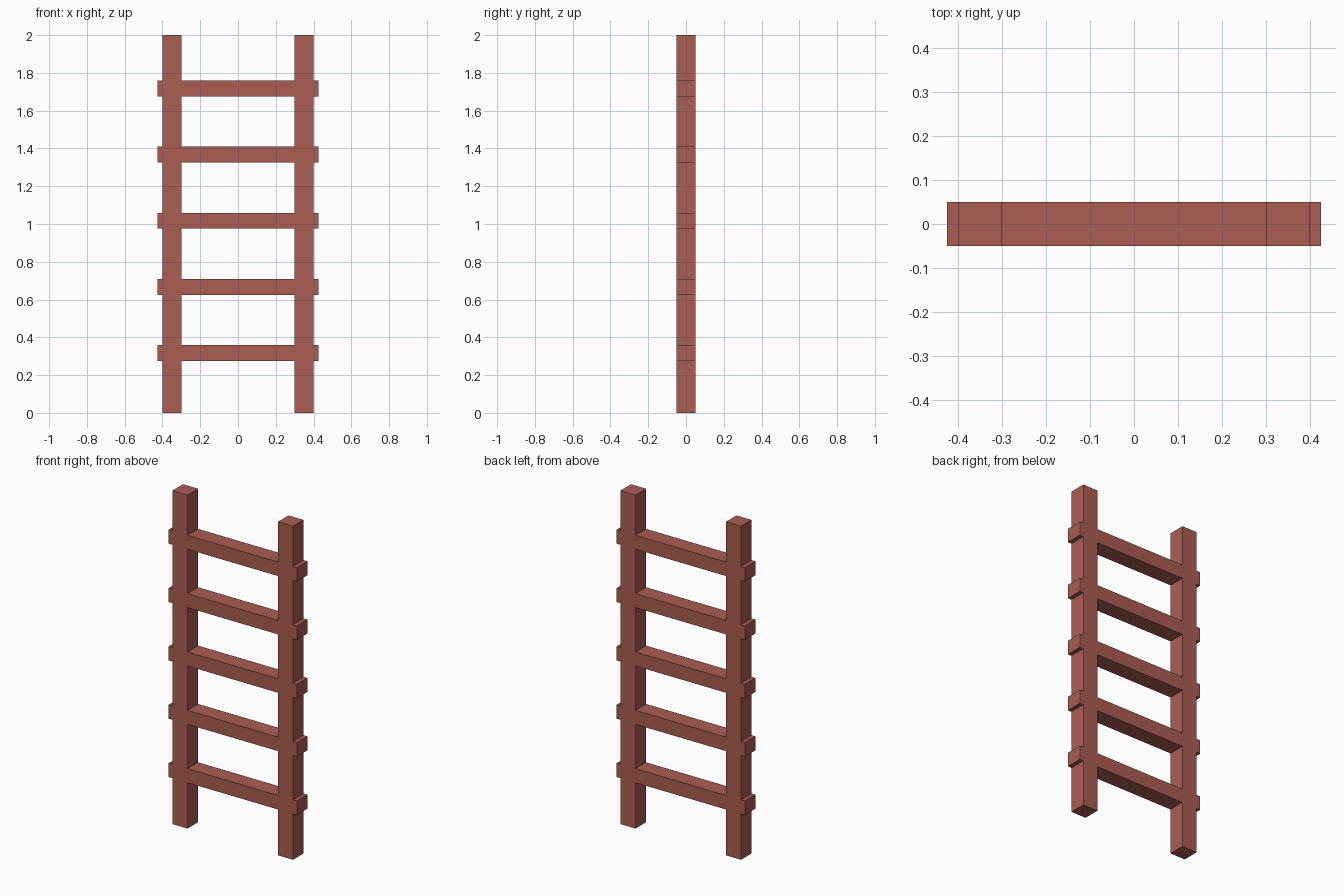
import bpy, bmesh

if "Cube" in bpy.data.objects:
    bpy.data.objects.remove(bpy.data.objects["Cube"])

RAIL_IN, RAIL_OUT, RUNG_END = 0.3, 0.4, 0.425
HALF_DEPTH, HEIGHT = 0.05, 2.0
RUNG_HALF = 0.042
rungs = [(c - RUNG_HALF, c + RUNG_HALF) for c in (0.317 + 0.35 * i for i in range(5))]

# Cut lines of the front silhouette, so rails and flush rungs share one skin
xs = [-RUNG_END, -RAIL_OUT, -RAIL_IN, RAIL_IN, RAIL_OUT, RUNG_END]
zs = [0.0] + [z for r in rungs for z in r] + [HEIGHT]

bm = bmesh.new()
grid = {}


def vert(i, k):
    if (i, k) not in grid:
        grid[i, k] = bm.verts.new((xs[i], -HALF_DEPTH, zs[k]))
    return grid[i, k]


# Fill the rail columns and the rung rows
for k in range(len(zs) - 1):
    for i in range(len(xs) - 1):
        if i in (1, 3) or k % 2 == 1:
            bm.faces.new((vert(i, k), vert(i + 1, k), vert(i + 1, k + 1), vert(i, k + 1)))

# Thicken the silhouette to the back
front = bm.faces[:]
back = bmesh.ops.extrude_face_region(bm, geom=front, use_keep_orig=True)["geom"]
bmesh.ops.translate(bm, vec=(0, 2 * HALF_DEPTH, 0),
                    verts=[v for v in back if isinstance(v, bmesh.types.BMVert)])
bmesh.ops.recalc_face_normals(bm, faces=bm.faces[:])

mesh = bpy.data.meshes.new("ladder")
bm.to_mesh(mesh)
bm.free()
ladder = bpy.data.objects.new("ladder", mesh)
bpy.context.collection.objects.link(ladder)

# Red-brown wood
wood = bpy.data.materials.new("red_wood")
wood.diffuse_color = (0.40, 0.11, 0.085, 1)
wood.use_nodes = True
wood.node_tree.nodes["Principled BSDF"].inputs["Base Color"].default_value = wood.diffuse_color
mesh.materials.append(wood)
